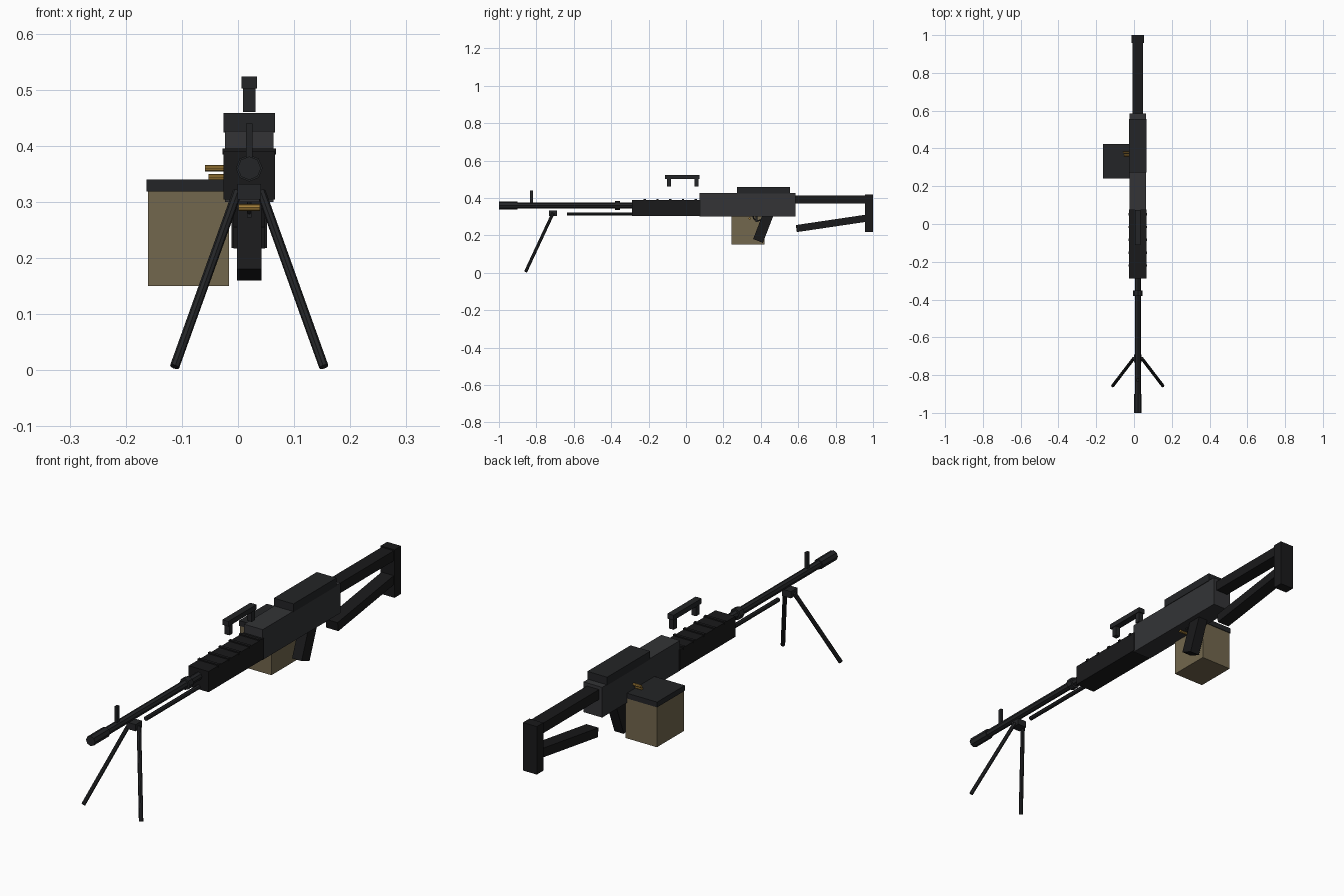
import bpy, math
from mathutils import Vector

if "Cube" in bpy.data.objects:
    bpy.data.objects.remove(bpy.data.objects["Cube"])

CX = 0.02  # centre line of the gun


def material(name, rgb):
    m = bpy.data.materials.new(name)
    m.diffuse_color = (*rgb, 1)
    m.use_nodes = True
    m.node_tree.nodes["Principled BSDF"].inputs["Base Color"].default_value = m.diffuse_color
    return m


METAL = material("dark_metal", (0.017, 0.018, 0.02))
STEEL = material("receiver_steel", (0.033, 0.034, 0.037))
POLYMER = material("black_polymer", (0.01, 0.01, 0.011))
TAN = material("tan_box", (0.17, 0.135, 0.075))
BRASS = material("brass", (0.35, 0.2, 0.04))


def finish(name, mat):
    ob = bpy.context.object
    ob.name = name
    ob.data.materials.append(mat)
    return ob


def box(name, x, y, z, mat):
    """Box from (min, max) ranges on each axis."""
    spans = (x, y, z)
    bpy.ops.mesh.primitive_cube_add(size=1, location=[(a + b) / 2 for a, b in spans])
    ob = finish(name, mat)
    ob.scale = [b - a for a, b in spans]
    return ob


def mid(half):
    return (CX - half, CX + half)


def beam(name, p, q, half_x, thick, mat):
    """Slanted box between two (y, z) points in the side plane."""
    (y0, z0), (y1, z1) = p, q
    bpy.ops.mesh.primitive_cube_add(size=1, location=(CX, (y0 + y1) / 2, (z0 + z1) / 2))
    ob = finish(name, mat)
    ob.scale = (half_x * 2, math.hypot(y1 - y0, z1 - z0), thick)
    ob.rotation_euler.x = math.atan2(z1 - z0, y1 - y0)
    return ob


def rod(name, p, q, r, mat, sides=8):
    p, q = Vector(p), Vector(q)
    bpy.ops.mesh.primitive_cylinder_add(vertices=sides, radius=r, depth=(q - p).length,
                                        location=(p + q) / 2)
    ob = finish(name, mat)
    ob.rotation_euler = (q - p).to_track_quat('Z', 'Y').to_euler()
    return ob


# Barrel group
rod("barrel", (CX, -0.92, 0.36), (CX, -0.2, 0.36), 0.016, METAL)
rod("muzzle_device", (CX, -1, 0.36), (CX, -0.9, 0.36), 0.021, METAL)
rod("barrel_collar", (CX, -0.38, 0.36), (CX, -0.353, 0.36), 0.024, METAL)
rod("gas_tube", (CX, -0.636, 0.314), (CX, -0.27, 0.314), 0.009, METAL)
box("front_sight", mid(0.006), (-0.834, -0.818), (0.365, 0.44), METAL)

# Bipod
box("bipod_mount", mid(0.021), (-0.733, -0.69), (0.304, 0.332), METAL)
for side, s in (("left", -1), ("right", 1)):
    rod(f"bipod_leg_{side}", (CX + s * 0.021, -0.711, 0.318),
        (CX + s * 0.133, -0.857, 0.006), 0.0085, METAL)

# Handguard with ribs
box("handguard", mid(0.046), (-0.288, 0.078), (0.304, 0.39), POLYMER)
for i in range(5):
    y = -0.22 + i * 0.068
    box(f"handguard_rib_{i + 1}", mid(0.048), (y - 0.006, y + 0.006), (0.384, 0.395), POLYMER)

# Carry handle
box("carry_handle", mid(0.014), (-0.112, 0.073), (0.502, 0.523), METAL)
for i, y in enumerate((-0.09, 0.057)):
    box(f"handle_post_{i + 1}", mid(0.011), (y - 0.011, y + 0.011), (0.46, 0.505), METAL)

# Receiver and feed cover
box("receiver", mid(0.043), (0.073, 0.585), (0.3, 0.426), STEEL)
box("feed_cover", mid(0.0455), (0.272, 0.556), (0.424, 0.458), METAL)

# Ammunition box and belt rounds
box("ammo_box", (-0.16, -0.016), (0.243, 0.42), (0.15, 0.32), TAN)
box("ammo_box_lid", (-0.163, -0.013), (0.24, 0.423), (0.318, 0.34), METAL)
for i, (x, y, z) in enumerate(((-0.059, 0.378, 0.36), (-0.053, 0.364, 0.344), (0.001, 0.34, 0.29))):
    rod(f"belt_round_{i + 1}", (x, y, z), (x + 0.038, y, z), 0.006, BRASS)

# Grip, trigger and guard
beam("pistol_grip", (0.385, 0.17), (0.44, 0.312), 0.022, 0.056, POLYMER)
box("trigger", mid(0.004), (0.372, 0.382), (0.272, 0.302), METAL)
bpy.ops.mesh.primitive_torus_add(major_segments=12, minor_segments=6, major_radius=0.027,
                                 minor_radius=0.004, location=(CX, 0.385, 0.305),
                                 rotation=(0, math.pi / 2, 0))
finish("trigger_guard", METAL)

# Skeleton stock
box("stock_upper_arm", mid(0.028), (0.58, 0.965), (0.371, 0.413), POLYMER)
beam("stock_lower_arm", (0.59, 0.236), (0.968, 0.292), 0.028, 0.038, POLYMER)
box("butt_plate", mid(0.032), (0.957, 1.0), (0.218, 0.418), POLYMER)
